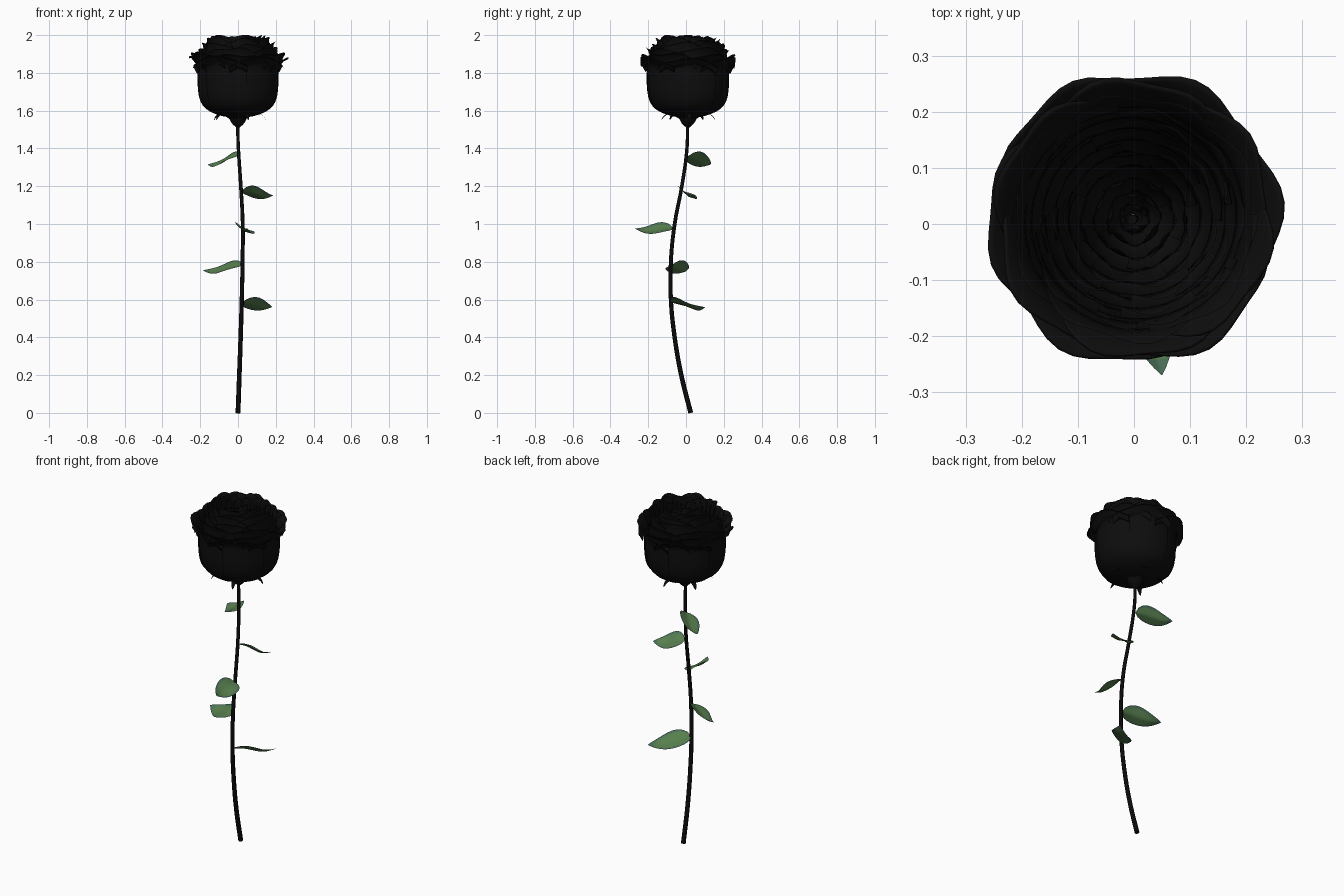
import bpy, bmesh, math, random
from mathutils import Vector

random.seed(4)
cube = bpy.data.objects.get("Cube")
if cube:
    bpy.data.objects.remove(cube)


def material(name, rgb):
    m = bpy.data.materials.new(name)
    m.use_nodes = True
    m.diffuse_color = (*rgb, 1)
    bsdf = m.node_tree.nodes["Principled BSDF"]
    bsdf.inputs["Base Color"].default_value = (*rgb, 1)
    bsdf.inputs["Roughness"].default_value = 0.8
    return m


BLACK = material("petal black", (0.004, 0.004, 0.004))
STEM = material("stem black", (0.003, 0.003, 0.003))
GREEN = material("leaf green", (0.095, 0.21, 0.075))
BLUE_GREEN = material("leaf edge blue green", (0.07, 0.165, 0.10))


def surface(name, nu, nv, point, mats, pick=None):
    """Smooth sheet made by evaluating point(u, v) on a unit grid."""
    bm = bmesh.new()
    rows = [[bm.verts.new(point(i / nu, j / nv)) for j in range(nv + 1)]
            for i in range(nu + 1)]
    for i in range(nu):
        for j in range(nv):
            f = bm.faces.new((rows[i][j], rows[i + 1][j],
                              rows[i + 1][j + 1], rows[i][j + 1]))
            f.smooth = True
            if pick:
                f.material_index = pick((i + 0.5) / nu, (j + 0.5) / nv)
    bmesh.ops.remove_doubles(bm, verts=bm.verts, dist=1e-5)
    me = bpy.data.meshes.new(name)
    bm.to_mesh(me)
    bm.free()
    for m in mats:
        me.materials.append(m)
    ob = bpy.data.objects.new(name, me)
    bpy.context.collection.objects.link(ob)
    return ob


def along(points, t):
    """Catmull-Rom point at t in 0..1 on a list of points."""
    p = [Vector(q) for q in points]
    s = min(t * (len(p) - 1), len(p) - 1.0001)
    i, f = int(s), s - int(s)
    a, b, c, d = p[max(i - 1, 0)], p[i], p[i + 1], p[min(i + 2, len(p) - 1)]
    return 0.5 * (2 * b + (c - a) * f + (2 * a - 5 * b + 4 * c - d) * f ** 2
                  + (3 * b - a - 3 * c + d) * f ** 3)


# Stem: tapered tube along a gentle bow
path = [(0, .025, 0), (.007, -.025, .2), (.014, -.06, .4), (.02, -.08, .6),
        (.024, -.08, .8), (.025, -.06, 1), (.015, -.022, 1.2),
        (.002, .005, 1.4), (-.003, .008, 1.55)]
curve = bpy.data.curves.new("stem", "CURVE")
curve.dimensions = "3D"
curve.bevel_depth = 0.013
curve.bevel_resolution = 3
curve.resolution_u = 6
curve.use_fill_caps = True
spline = curve.splines.new("BEZIER")
spline.bezier_points.add(len(path) - 1)
for i, (bp, co) in enumerate(zip(spline.bezier_points, path)):
    bp.co = co
    bp.handle_left_type = bp.handle_right_type = "AUTO"
    bp.radius = 1 - 0.35 * i / (len(path) - 1)
curve.materials.append(STEM)
bpy.context.collection.objects.link(bpy.data.objects.new("stem", curve))

CENTRE = Vector((0, 0.01, 0))


def polar(r, a, z):
    return CENTRE + Vector((r * math.cos(a), r * math.sin(a), z))


# Calyx: small bulb under the bloom
bulb = [(.008, 1.51), (.03, 1.53), (.042, 1.55), (.05, 1.575), (.02, 1.59)]


def bulb_point(u, v):
    r, z = along(bulb, v)
    return polar(r, u * math.tau, z)


surface("calyx", 20, 10, bulb_point, [STEM])

# Sepals: narrow pointed strips that arch outwards and droop
sepal = [(.03, 1.555), (.07, 1.575), (.11, 1.583), (.135, 1.572), (.15, 1.55)]
for k in range(5):
    def sepal_point(u, v, a=math.tau * (k + 0.05) / 5):
        r, z = along(sepal, v)
        side = (u * 2 - 1) * 0.026 * (1 - v) ** 0.7
        return polar(r, a, z - 6 * side ** 2) + Vector(
            (-math.sin(a) * side, math.cos(a) * side, 0))
    surface(f"sepal_{k + 1}", 4, 10, sepal_point, [STEM])

# Petals: (count, belly radius, top height, outward flare, half span in degrees)
layers = [(6, .214, 1.885, .042, 42), (6, .207, 1.905, .036, 42),
          (6, .196, 1.925, .018, 42), (6, .180, 1.955, .008, 42),
          (6, .160, 1.982, .006, 42), (5, .138, 1.992, .005, 48),
          (5, .116, 1.995, .003, 48), (5, .093, 1.992, .001, 50),
          (4, .070, 1.988, -.002, 58), (3, .047, 1.984, -.004, 75),
          (3, .026, 1.978, -.004, 80)]
for n, (count, R, top, flare, span) in enumerate(layers):
    for k in range(count):
        mid = math.tau * (k + 0.5 * (n % 2)) / count + 0.35 * (n // 2)
        lift = random.uniform(-0.012, 0.008)
        phase = random.uniform(0, math.tau)

        def petal_point(u, v):
            s = 2 * u - 1
            # rim dips at the sides and ripples
            edge = (top + lift - 0.05 * abs(s) ** 3
                    + 0.007 * math.sin(5 * s + phase))
            edge = min(edge, 2.0)
            curl = flare * (1 - 0.5 * s * s) + 0.006 * math.sin(6 * s + phase)
            k_r = R / 0.214
            prof = [(.02, 1.56), (.105 * k_r, 1.577), (.17 * k_r, 1.61),
                    (.203 * k_r, 1.66), (R, 1.74), (R, 1.83),
                    (R + 0.3 * curl, edge - 0.035), (R + curl, edge - 0.004),
                    (R + curl * 1.12 + .002, edge - 0.008 * (flare > 0.03))]
            r, z = along(prof, v)
            # one side tucks beneath the neighbouring petal
            r *= 1 + 0.025 * s
            return polar(r, mid + s * math.radians(span), z)

        surface(f"petal_{n + 1}_{k + 1}", 14, 20, petal_point, [BLACK])

# Leaves: (root, tip); each rolls so its left half hangs lower
leaves = [((0, .012, 1.36), (-.16, .13, 1.315)),
          ((.02, -.02, 1.175), (.185, .045, 1.15)),
          ((.025, -.065, .975), (.05, -.27, .975)),
          ((.022, -.08, .78), (-.185, .005, .755)),
          ((.02, -.08, .585), (.18, .10, .56))]
for k, (root, tip) in enumerate(leaves):
    root, tip = Vector(root), Vector(tip)
    d = tip - root
    left = Vector((-d.y, d.x, 0)).normalized()
    roll = math.radians(27)
    across = left * math.cos(roll) - Vector((0, 0, math.sin(roll)))
    up = left * math.sin(roll) + Vector((0, 0, math.cos(roll)))

    def leaf_point(u, v):
        s = 2 * u - 1
        w = 0.058 * max(math.sin(math.pi * v ** 0.72), 0) ** 0.85
        # slight fold on the midrib, arch along the length
        bend = 0.22 * abs(s) * w - 0.012 * math.sin(math.pi * v)
        bend += 0.008 * math.sin(math.tau * v)
        return root + d * v + across * (s * w) + up * bend

    surface(f"leaf_{k + 1}", 8, 14, leaf_point, [GREEN, BLUE_GREEN],
            lambda u, v: int(abs(2 * u - 1) > 0.7 or v > 0.88))
